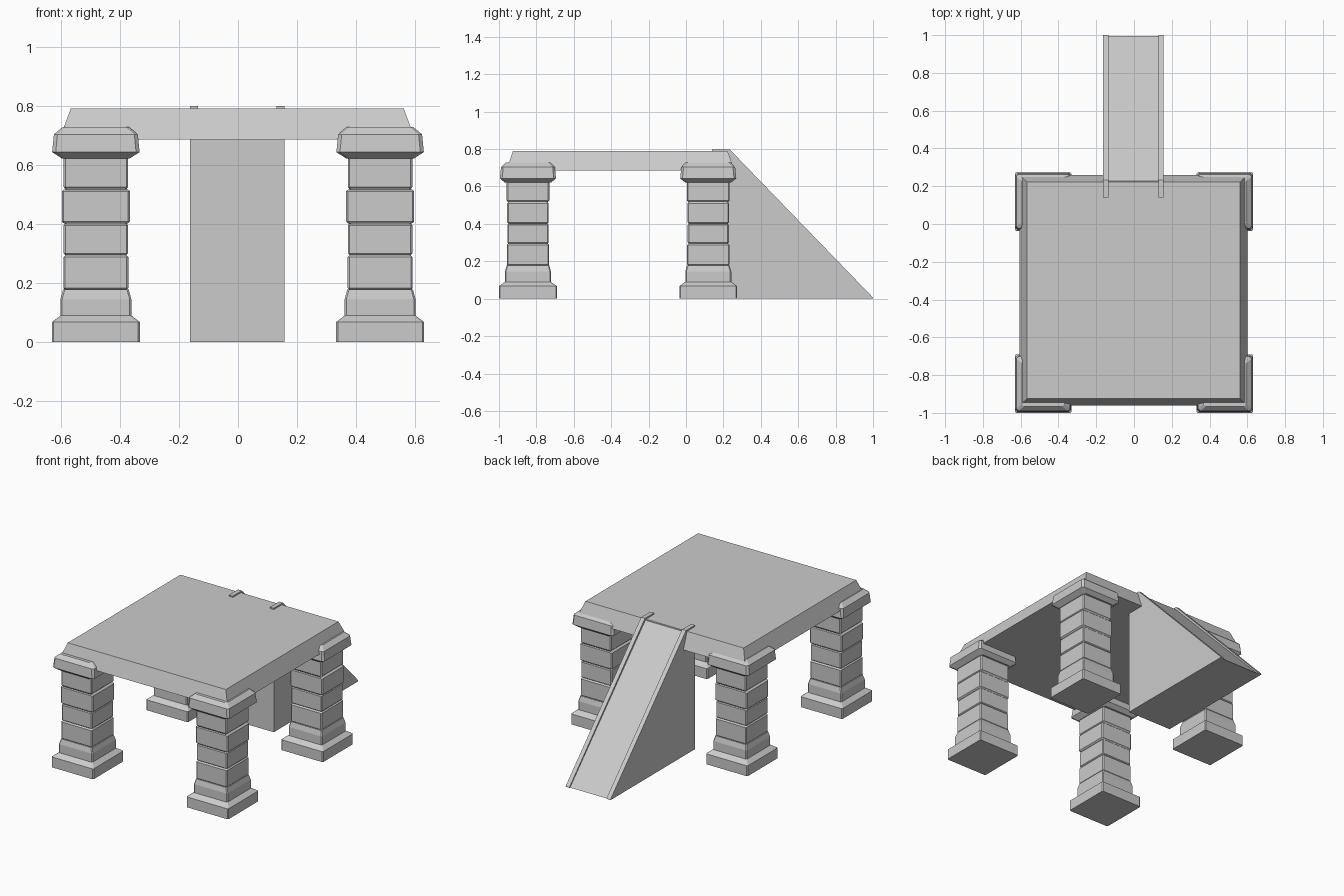
import bpy

if "Cube" in bpy.data.objects:
    bpy.data.objects.remove(bpy.data.objects["Cube"])


def make(name, verts, faces):
    mesh = bpy.data.meshes.new(name)
    mesh.from_pydata(verts, [], faces)
    mesh.update()
    obj = bpy.data.objects.new(name, mesh)
    bpy.context.collection.objects.link(obj)
    return obj


def loft(name, rings):
    """Skin a list of equal rings and cap both ends."""
    n = len(rings[0])
    verts = [v for r in rings for v in r]
    faces = [(k * n + i, k * n + (i + 1) % n, (k + 1) * n + (i + 1) % n, (k + 1) * n + i)
             for k in range(len(rings) - 1) for i in range(n)]
    faces.append(tuple(reversed(range(n))))
    faces.append(tuple(range(len(verts) - n, len(verts))))
    return make(name, verts, faces)


def square_ring(hx, hy, z, c):
    """Rectangle with small chamfered corners, counter-clockwise."""
    return [(hx, -hy + c, z), (hx, hy - c, z), (hx - c, hy, z), (-hx + c, hy, z),
            (-hx, hy - c, z), (-hx, -hy + c, z), (-hx + c, -hy, z), (hx - c, -hy, z)]


def prism(name, x0, x1, profile):
    """Extrude a (y, z) profile along x."""
    return loft(name, [[(x, y, z) for y, z in profile] for x in (x0, x1)])


# Stone pillars: (half x, half y, z) from plinth to top of the shaft
steps = [(.149, .155, 0), (.149, .155, .067), (.120, .123, .09),
         (.120, .123, .145), (.111, .114, .178)]
blocks = [(.178, .292, .110, .113), (.295, .400, .109, .110),
          (.403, .515, .115, .111), (.520, .626, .109, .114)]
for z0, z1, hx, hy in blocks:
    g = .005
    steps += [(hx - g, hy - g, z0), (hx, hy, z0 + g),
              (hx, hy, z1 - g), (hx - g, hy - g, z1)]
cap = [(.116, .124, .622), (.148, .150, .643), (.142, .144, .703), (.113, .121, .727)]

for side, x in (("left", -.481), ("right", .481)):
    for end, y in (("front", -.845), ("back", .119)):
        for part, prof, c in (("pillar", steps, .006), ("capital", cap, .012)):
            obj = loft(f"{end}_{side}_{part}", [square_ring(hx, hy, z, c) for hx, hy, z in prof])
            obj.location = (x, y, 0)

# Platform slab with sloping sides
loft("platform", [[(x0, y0, z), (x1, y0, z), (x1, y1, z), (x0, y1, z)]
                  for x0, x1, y0, y1, z in ((-.605, .600, -.960, .260, .685),
                                            (-.566, .561, -.925, .222, .790))])

# Ramp with a raised kerb along each edge
prism("ramp", -.135, .130, [(.14, 0), (.995, 0), (.228, .785), (.14, .785)])
for name, x0, x1 in (("left_kerb", -.163, -.135), ("right_kerb", .130, .157)):
    prism(name, x0, x1, [(.14, 0), (1, 0), (.998, .008), (.233, .799), (.14, .799)])
